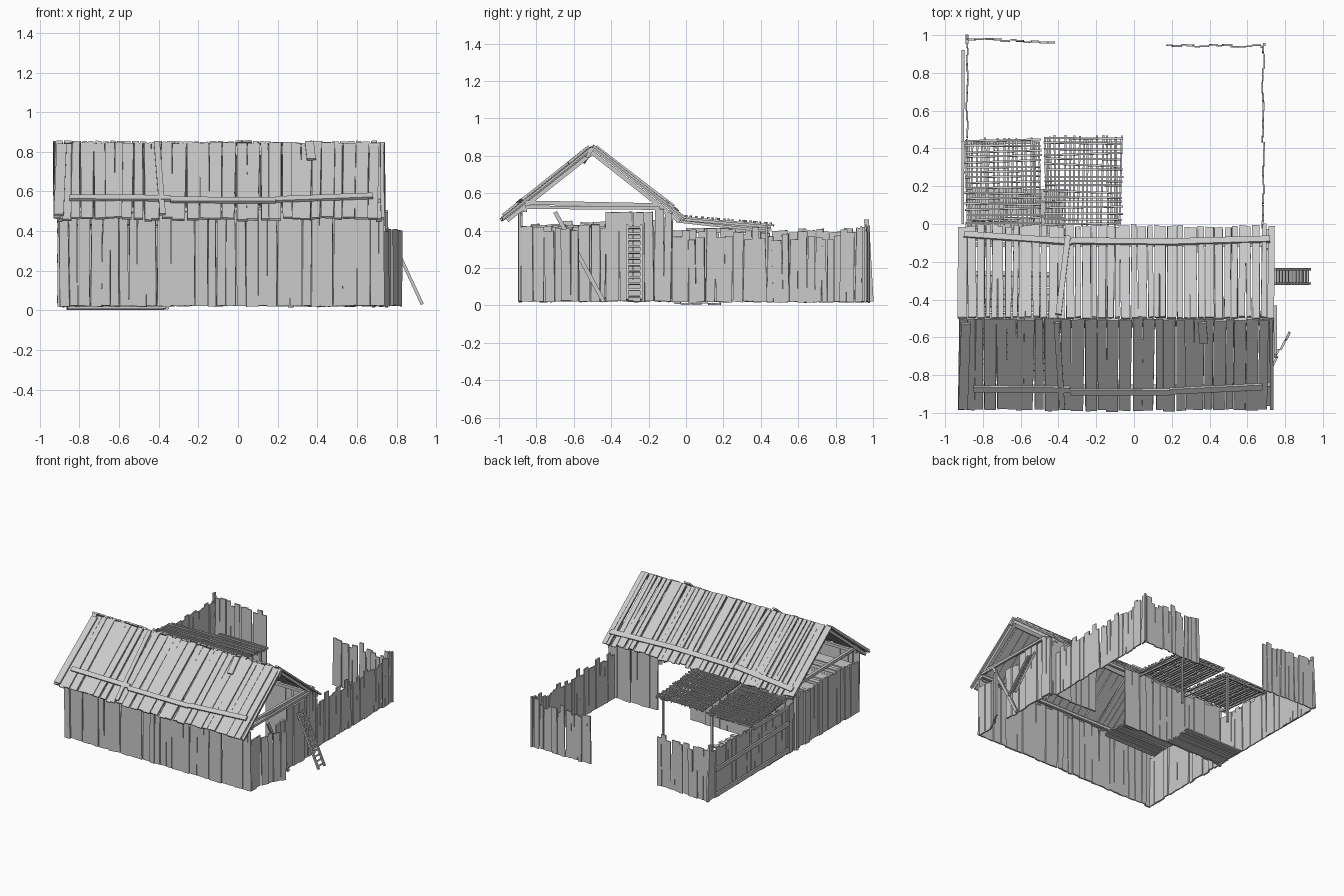
import bpy, bmesh, random
from mathutils import Vector as V

random.seed(7)
R = random.uniform


def board(bm, p, q, w, t, n, j=0.0):
    """Box from p to q, width w, thickness t along n, corners roughened by j."""
    p, q, n = V(p), V(q), V(n)
    d = (q - p).normalized()
    s = d.cross(n).normalized()
    n = s.cross(d).normalized()
    vs = []
    for e in (p, q):
        for a, b in ((-1, -1), (1, -1), (1, 1), (-1, 1)):
            vs.append(bm.verts.new(e + s * (a * w / 2 + R(-j, j)) + n * (b * t / 2) + d * R(-j, j)))
    for f in ((3, 2, 1, 0), (4, 5, 6, 7), (0, 1, 5, 4), (1, 2, 6, 5), (2, 3, 7, 6), (3, 0, 4, 7)):
        bm.faces.new([vs[i] for i in f])


def finish(name, bm):
    bmesh.ops.recalc_face_normals(bm, faces=bm.faces)
    me = bpy.data.meshes.new(name)
    bm.to_mesh(me)
    bm.free()
    ob = bpy.data.objects.new(name, me)
    bpy.context.collection.objects.link(ob)
    return ob


def boards(name, items):
    bm = bmesh.new()
    for it in items:
        board(bm, *it)
    return finish(name, bm)


def planks(name, a, b, up, n, pitch, t=0.012, lo=0.0, hi=0.0, gap=0.002, skew=0.006):
    """Row of rough planks from a to b, each running along the vector up."""
    a, b, up, n = V(a), V(b), V(up), V(n).normalized()
    L, d, ud = (b - a).length, (b - a).normalized(), up.normalized()
    bm, s = bmesh.new(), 0.0
    while s < L - 0.012:
        w = min(pitch * R(0.7, 1.3), L - s)
        c = a + d * (s + w / 2) + n * R(-0.006, 0.006)
        top = c + up + ud * R(-lo, hi) + d * R(-skew, skew)
        board(bm, c - ud * R(0, 0.006), top, w - gap, t, n, 0.003)
        s += w
    return finish(name, bm)


X, Y, Z = V((1, 0, 0)), V((0, 1, 0)), V((0, 0, 1))
G = 0.024

# House walls
planks("front_wall", (-0.90, -0.885, G), (0.74, -0.885, G), Z * 0.49, Y, 0.055, lo=0.03)
planks("left_wall", (-0.89, -0.88, G), (-0.89, -0.08, G), Z * 0.41, X, 0.06, lo=0.02, hi=0.02)
planks("right_wall_front", (0.73, -0.88, G), (0.73, -0.76, G), Z * 0.40, X, 0.06, lo=0.02, hi=0.01)
planks("right_wall_middle", (0.73, -0.57, G), (0.73, -0.43, G), Z * 0.40, X, 0.06, lo=0.02, hi=0.01)
planks("right_wall_back", (0.73, -0.43, G), (0.73, -0.08, G), Z * 0.48, X, 0.06, lo=0.01, hi=0.01)
planks("back_wall_left", (-0.89, -0.08, G), (0.02, -0.08, G), Z * 0.47, Y, 0.055, lo=0.02, hi=0.01)
planks("back_wall_right", (0.30, -0.08, G), (0.73, -0.08, G), Z * 0.47, Y, 0.055, lo=0.02, hi=0.01)

# Open side door and its brace
planks("side_door", (0.73, -0.75, G), (0.82, -0.57, G), Z * 0.375, (0.9, -0.45, 0), 0.05, lo=0.01, hi=0.01)
boards("right_brace", [((0.75, -0.70, 0.50), (0.75, -0.44, 0.02), 0.022, 0.015, X)])

# Roof slopes
ridge_z, eave_z = 0.84, 0.46
front = V((0, -0.48, eave_z - ridge_z))
back = V((0, 0.485, 0.459 - ridge_z))
nf, nb = V((0, -0.38, 0.48)).normalized(), V((0, 0.385, 0.49)).normalized()
planks("front_roof", (-0.925, -0.505, ridge_z), (0.735, -0.505, ridge_z), front, nf, 0.055, 0.012, 0.01, 0.006, 0.004, 0.008)
planks("back_roof", (-0.935, -0.495, ridge_z + 0.006), (0.745, -0.495, ridge_z + 0.006), back, nb, 0.042, 0.012, 0.015, 0.006, 0.006, 0.006)


def on_front(x, y, o=0.016):
    return V((x, y, ridge_z + (y + 0.505) * 0.38 / 0.48)) + nf * o


def on_back(x, y, o=0.016):
    return V((x, y, ridge_z - (y + 0.495) * 0.385 / 0.49)) + nb * o


# Battens nailed on the roof
boards("roof_battens", [
    ((-0.73, -0.535, 0.785), (0.74, -0.515, 0.815), 0.055, 0.018, (0, -0.85, 0.5)),
    (on_front(-0.85, -0.863), on_front(-0.34, -0.867), 0.035, 0.014, nf),
    (on_front(-0.34, -0.88, .018), on_front(0.19, -0.88), 0.035, 0.014, nf),
    (on_front(0.19, -0.875), on_front(0.68, -0.852), 0.035, 0.014, nf),
    (on_front(-0.41, -0.51, .018), on_front(-0.38, -0.97), 0.03, 0.012, nf),
    (on_front(0.36, -0.51, .018), on_front(0.37, -0.62, .016), 0.045, 0.012, nf),
    (on_front(-0.89, -0.52, .012), on_front(-0.905, -0.97, .012), 0.05, 0.012, nf),
    (on_back(-0.90, -0.065), on_back(-0.33, -0.105), 0.038, 0.014, nb),
    (on_back(-0.33, -0.10), on_back(0.19, -0.105), 0.038, 0.014, nb),
    (on_back(0.19, -0.105), on_back(0.72, -0.09), 0.038, 0.014, nb),
    (on_back(-0.35, -0.08, .024), on_back(-0.40, -0.49, .018), 0.03, 0.012, nb),
])

# Timber frame under the roof
frame = []
for x in (-0.90, 0.71):
    frame += [(on_front(x, -0.51, -.022), on_front(x, -0.97, -.022), 0.028, 0.022, nf),
              (on_back(x, -0.50, -.022), on_back(x, -0.02, -.022), 0.028, 0.022, nb),
              ((x, -0.86, 0.55), (x, -0.13, 0.535), 0.022, 0.022, X),
              ((x + .02, -0.86, 0.525), (x + .02, -0.14, 0.52), 0.018, 0.016, X),
              ((x, -0.10, 0.02), (x, -0.10, 0.51), 0.022, 0.022, X)]
for y, z in ((-0.86, 0.51), (-0.11, 0.50)):
    frame.append(((-0.90, y, z), (0.73, y, z), 0.022, 0.022, Y))
boards("timber_frame", frame)

# Loft floor inside and porch floor behind
planks("left_loft", (-0.88, -0.83, 0.425), (-0.88, -0.25, 0.425), X * 0.48, Z, 0.035, lo=0.02, hi=0.02)
planks("porch_floor", (-0.86, -0.06, 0.012), (-0.86, 0.19, 0.012), X * 0.50, Z, 0.035, t=0.01, lo=0.02, hi=0.01)

# Ladder leaning on the right wall
lo, hi = V((0.93, 0, 0.03)), V((0.745, 0, 0.43))
nl = (hi - lo).cross(Y).normalized()
ladder = [(lo + Y * y, hi + Y * y, 0.013, 0.016, nl) for y in (-0.315, -0.24)]
for i in range(12):
    c = lo.lerp(hi, (i + 0.6) / 12)
    ladder.append((c + Y * -0.322, c + Y * -0.233, 0.011, 0.010, nl))
boards("ladder", ladder)


# Yard fences
def fence(name, a, b, n, h, pitch=0.042, lo=0.035, hi=0.045):
    planks(name, (*a, G - .002), (*b, G - .002), Z * h, n, pitch, t=0.009, lo=lo, hi=hi, skew=0.008)


fence("right_fence", (0.685, -0.07), (0.685, 0.95), X, 0.355)
fence("left_fence", (-0.885, -0.07), (-0.885, 0.97), X, 0.38, lo=0.02, hi=0.01)
fence("back_fence_left", (-0.885, 0.98), (-0.41, 0.96), Y, 0.38)
fence("back_fence_right", (0.17, 0.945), (0.69, 0.94), Y, 0.36)
boards("fence_rails", [
    ((-0.907, 0.00, 0.06), (-0.905, 0.92, 0.05), 0.03, 0.014, X),
    ((-0.907, 0.00, 0.27), (-0.905, 0.92, 0.25), 0.03, 0.014, X),
    ((-0.907, 0.00, 0.40), (-0.905, 0.44, 0.40), 0.026, 0.014, X),
    ((0.69, 0.95, 0.02), (0.69, 0.95, 0.42), 0.016, 0.012, X),
    ((-0.885, 0.99, 0.02), (-0.885, 0.965, 0.46), 0.026, 0.016, X),
])


# Lattice awning in two panels on posts
def lattice(name, x0, x1, y1, z0, drop):
    items, nx, ny = [], 17, 17
    n = V((0, drop, 1))

    def at(x, y, o=0.0):
        return V((x, y, z0 - y * drop + o))
    for i in range(nx):
        x = x0 + (x1 - x0) * i / (nx - 1)
        items.append((at(x + R(-.009, .009), -R(0, .02)), at(x + R(-.009, .009), y1 + R(-.01, .02)), 0.010, 0.010, n))
    for i in range(ny):
        y = y1 * i / (ny - 1)
        items.append((at(x0 - R(0, .015), y + R(-.009, .009), .010), at(x1 + R(0, .015), y + R(-.009, .009), .010), 0.010, 0.010, n))
    boards(name, items)
    # Thin supports under the panel
    return [(at(x0 + .01, .43, -.011), at(x1, .43, -.011), 0.012, 0.012, Y),
            (at(x0 + .01, -.05, -.011), at(x0 + .01, y1, -.011), 0.012, 0.012, X),
            (at(x1 - .03, -.05, -.011), at(x1 - .03, y1, -.011), 0.012, 0.012, X),
            ((x1 - .03, 0.43, 0.02), at(x1 - .03, 0.43, -.01), 0.014, 0.014, X)]


posts = lattice("lattice_left", -0.885, -0.50, 0.44, 0.455, 0.11)
posts += lattice("lattice_right", -0.465, -0.07, 0.455, 0.468, 0.085)
boards("lattice_supports", posts)
